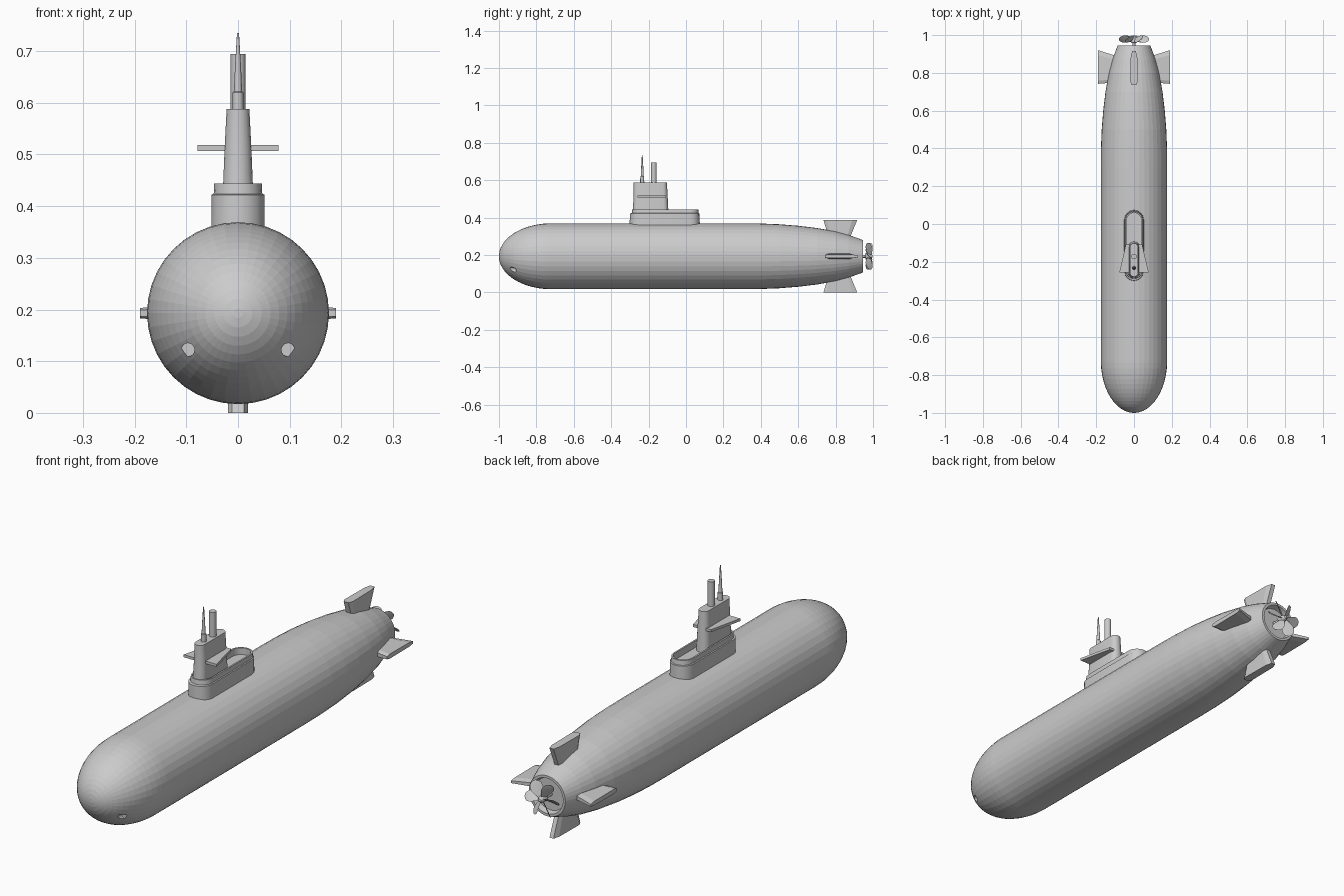
import bpy, bmesh
from math import sin, cos, pi, radians
from mathutils import Vector, Matrix

if "Cube" in bpy.data.objects:
    bpy.data.objects.remove(bpy.data.objects["Cube"])

CZ = 0.193   # height of hull axis
R = 0.176    # hull radius


def loft(name, rings, smooth=None):
    """Skin a list of equal-length point rings and cap both ends."""
    bm = bmesh.new()
    vs = [[bm.verts.new(p) for p in ring] for ring in rings]
    n = len(vs[0])
    for a, b in zip(vs, vs[1:]):
        for i in range(n):
            j = (i + 1) % n
            bm.faces.new((a[i], a[j], b[j], b[i]))
    bm.faces.new(vs[0])
    bm.faces.new(vs[-1])
    bmesh.ops.recalc_face_normals(bm, faces=bm.faces)
    me = bpy.data.meshes.new(name)
    bm.to_mesh(me)
    bm.free()
    ob = bpy.data.objects.new(name, me)
    bpy.context.collection.objects.link(ob)
    if smooth:
        bpy.ops.object.select_all(action='DESELECT')
        ob.select_set(True)
        bpy.context.view_layer.objects.active = ob
        bpy.ops.object.shade_smooth_by_angle(angle=radians(smooth))
    return ob


def lathe_y(name, profile, n, x=0, z=CZ, smooth=None):
    """Revolve (y, radius) points about an axis along y."""
    return loft(name, [[(x + r * cos(2 * pi * i / n), y, z + r * sin(2 * pi * i / n))
                        for i in range(n)] for y, r in profile], smooth)


def lathe_z(name, profile, n, y, smooth=None):
    """Revolve (z, radius) points about a vertical axis."""
    return loft(name, [[(r * cos(2 * pi * i / n), y + r * sin(2 * pi * i / n), z)
                        for i in range(n)] for z, r in profile], smooth)


def stadium(hw, y0, y1, z, end=None, n=8):
    """Long rounded outline; end = length of the rounded ends."""
    e = end or hw
    pts = [(hw * cos(pi * i / n), y1 - e + e * sin(pi * i / n), z) for i in range(n + 1)]
    pts += [(-hw * cos(pi * i / n), y0 + e - e * sin(pi * i / n), z) for i in range(n + 1)]
    return pts


# Hull: elliptical bow, parallel body, tapered stern with recessed end
bow = [(-0.72 - 0.28 * cos(radians(a)), R * sin(radians(a))) for a in range(3, 91, 6)]
body = [(-0.72, R), (-0.35, R), (0, R), (0.3, R), (0.4, 0.175), (0.5, 0.171), (0.6, 0.163),
        (0.7, 0.151), (0.8, 0.133), (0.87, 0.114), (0.945, 0.087),
        (0.945, 0.076), (0.92, 0.07), (0.92, 0.01)]
hull = lathe_y("hull", bow + body, 40)

# Torpedo tube openings
for s, side in ((-1, "left"), (1, "right")):
    cutter = lathe_y("tube_cutter_" + side, [(-1.05, 0.013), (-0.91, 0.013)], 16, s * 0.097, 0.122)
    cutter.hide_render = True
    cutter.hide_viewport = True
    mod = hull.modifiers.new("tube_" + side, 'BOOLEAN')
    mod.operation = 'DIFFERENCE'
    mod.object = cutter


# Stern fins: radial section from root to tip, blunt nose and thinner tail
def fin(name, angle, root, tip, r_tip, t_root, t_tip):
    def section(r, y0, y1, t):
        d = y1 - y0
        prof = [(y0, -t * 0.6), (y0, t * 0.6), (y0 + 0.1 * d, t),
                (y1 - 0.15 * d, t * 0.9), (y1, t * 0.5),
                (y1, -t * 0.5), (y1 - 0.15 * d, -t * 0.9), (y0 + 0.1 * d, -t)]
        m = Matrix.Rotation(angle, 3, 'Y')
        return [m @ Vector((w, y, r)) + Vector((0, 0, CZ)) for y, w in prof]
    loft(name, [section(0.095, *root, t_root), section(r_tip, *tip, t_tip)])


fin("rudder_upper", 0, (0.765, 0.875), (0.735, 0.915), 0.193, 0.019, 0.019)
fin("rudder_lower", pi, (0.765, 0.875), (0.735, 0.915), 0.193, 0.019, 0.019)
fin("stern_plane_right", pi / 2, (0.75, 0.89), (0.742, 0.92), 0.19, 0.017, 0.01)
fin("stern_plane_left", -pi / 2, (0.75, 0.89), (0.742, 0.92), 0.19, 0.017, 0.01)

# Propeller shaft and hub
lathe_y("propeller_hub", [(0.91, 0.008), (0.958, 0.008), (0.96, 0.015), (0.985, 0.014),
                          (0.996, 0.007), (0.998, 0.002)], 16, smooth=35)

# Propeller blades: twisted leaf sections
for k in range(6):
    rings = []
    for r, w in ((0.008, 0.01), (0.025, 0.018), (0.045, 0.026), (0.062, 0.025),
                 (0.073, 0.018), (0.08, 0.007)):
        pitch = radians(62 - 260 * r)
        ring = []
        for u, t in ((-w, 0), (0, 0.0018), (w, 0), (0, -0.0018)):
            p = Vector((u * cos(pitch) - t * sin(pitch),
                        0.979 + (u * sin(pitch) + t * cos(pitch)) * 0.95, r))
            ring.append(Matrix.Rotation(pi / 2 + k * pi / 3, 3, 'Y') @ p + Vector((0, 0, CZ)))
        rings.append(ring)
    loft("propeller_blade_%d" % (k + 1), rings, 40)

# Sail base with stepped wall and open cockpit well
loft("sail_base", [stadium(0.052, -0.302, 0.075, 0.33), stadium(0.051, -0.3, 0.072, 0.422),
                   stadium(0.047, -0.29, 0.068, 0.424), stadium(0.046, -0.288, 0.066, 0.444),
                   stadium(0.039, -0.281, 0.059, 0.444), stadium(0.039, -0.281, 0.059, 0.415)],
     35)

# Sail tower
loft("sail_tower", [stadium(0.030, -0.287, -0.093, 0.41, 0.026),
                    stadium(0.026, -0.28, -0.098, 0.51, 0.024),
                    stadium(0.022, -0.28, -0.102, 0.588, 0.022)], 35)

# Sail planes
for s, side in ((-1, "left"), (1, "right")):
    outline = [(0.01, -0.258), (0.078, -0.258), (0.043, -0.108), (0.01, -0.108)]
    loft("sail_plane_" + side, [[(s * x, y, z) for x, y in outline] for z in (0.507, 0.518)])

# Masts
lathe_z("periscope", [(0.57, 0.0145), (0.694, 0.0145)], 20, -0.172, 35)
lathe_z("antenna_mast", [(0.57, 0.011), (0.62, 0.0105), (0.622, 0.008), (0.675, 0.0055),
                         (0.70, 0.004), (0.735, 0.002)], 12, -0.234, 35)
